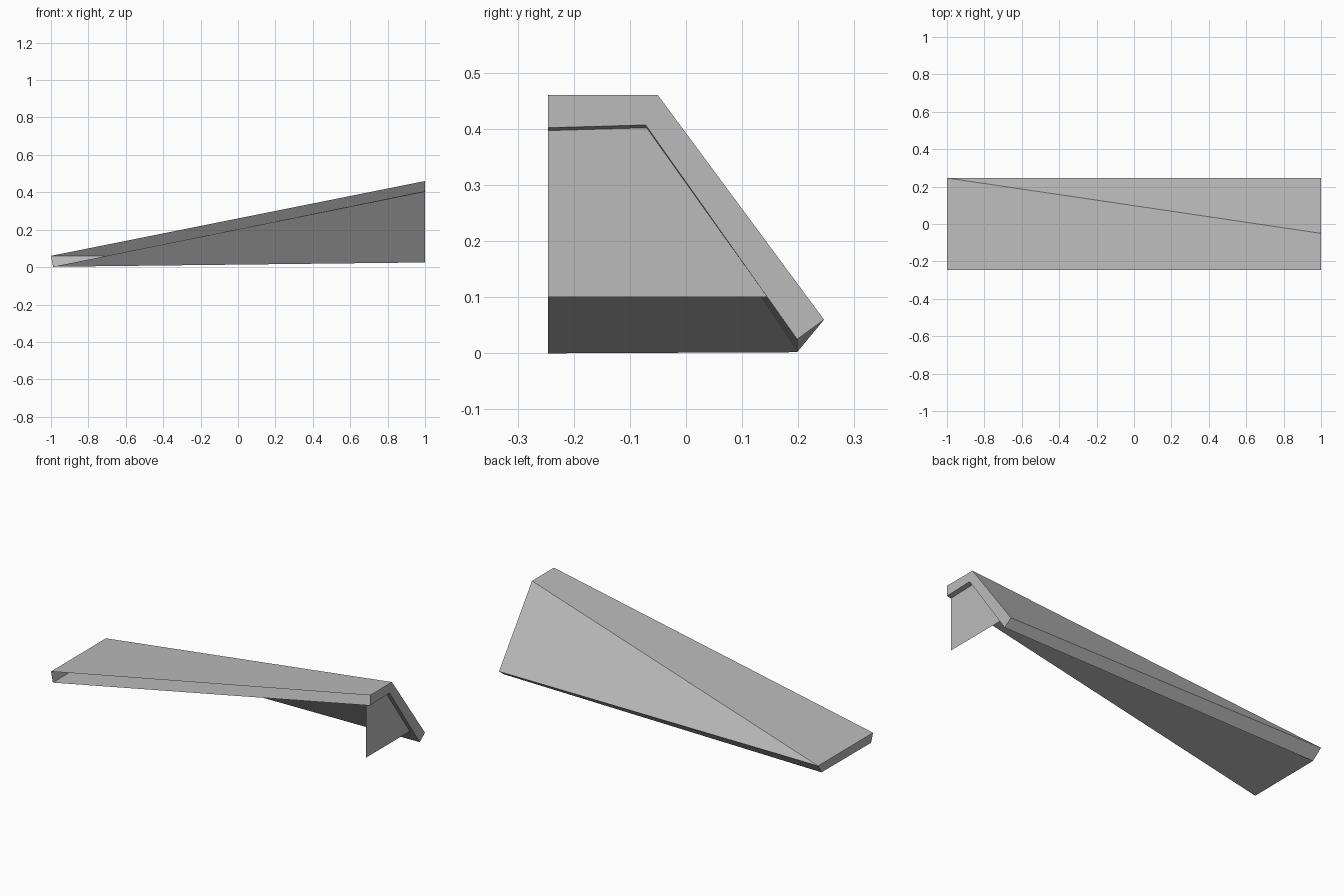
import bpy, bmesh

cube = bpy.data.objects.get("Cube")
if cube:
    bpy.data.objects.remove(cube, do_unlink=True)

grey = bpy.data.materials.new("plain grey")
grey.use_nodes = True
colour = (0.5, 0.5, 0.5, 1)
grey.diffuse_color = colour
grey.node_tree.nodes["Principled BSDF"].inputs["Base Color"].default_value = colour

SIDE = 0.246   # half depth of the roof


def build(name, points, faces):
    """Make a flat shaded part from named corners."""
    bm = bmesh.new()
    corners = {key: bm.verts.new(co) for key, co in points.items()}
    for face in faces:
        bm.faces.new([corners[key] for key in face.split()])
    mesh = bpy.data.meshes.new(name)
    bm.to_mesh(mesh)
    bm.free()
    mesh.materials.append(grey)
    obj = bpy.data.objects.new(name, mesh)
    bpy.context.collection.objects.link(obj)
    return obj


# Hollow roof shell: outer skin, inner skin, closed ends and eaves, open front
build("roof_shell", {
    "low_front": (-1, -SIDE, 0.06),
    "low_back": (-1, SIDE, 0.06),
    "high_front": (1, -SIDE, 0.46),
    "ridge": (1, -0.05, 0.46),
    "eave": (1, SIDE, 0.06),
    "in_low_front": (-0.988, -SIDE, 0),
    "in_low_back": (-0.988, 0.198, 0.002),
    "in_high_front": (1, -SIDE, 0.402),
    "in_ridge": (1, -0.072, 0.407),
    "in_eave": (1, 0.198, 0.025),
}, [
    "low_front high_front ridge low_back",
    "low_back ridge eave",
    "in_low_front in_low_back in_ridge in_high_front",
    "in_low_back in_eave in_ridge",
    "low_back eave in_eave in_low_back",
    "high_front in_high_front in_ridge ridge",
    "ridge in_ridge in_eave eave",
    "low_front low_back in_low_back in_low_front",
])

# Thin gable panel hanging just inside the high end
GABLE_X = 0.975
build("gable_panel", {
    "bottom_front": (GABLE_X, -SIDE, 0.1),
    "bottom_back": (GABLE_X, 0.145, 0.1),
    "top_back": (GABLE_X, -0.07, 0.402),
    "top_front": (GABLE_X, -SIDE, 0.397),
}, ["bottom_front bottom_back top_back top_front"])
